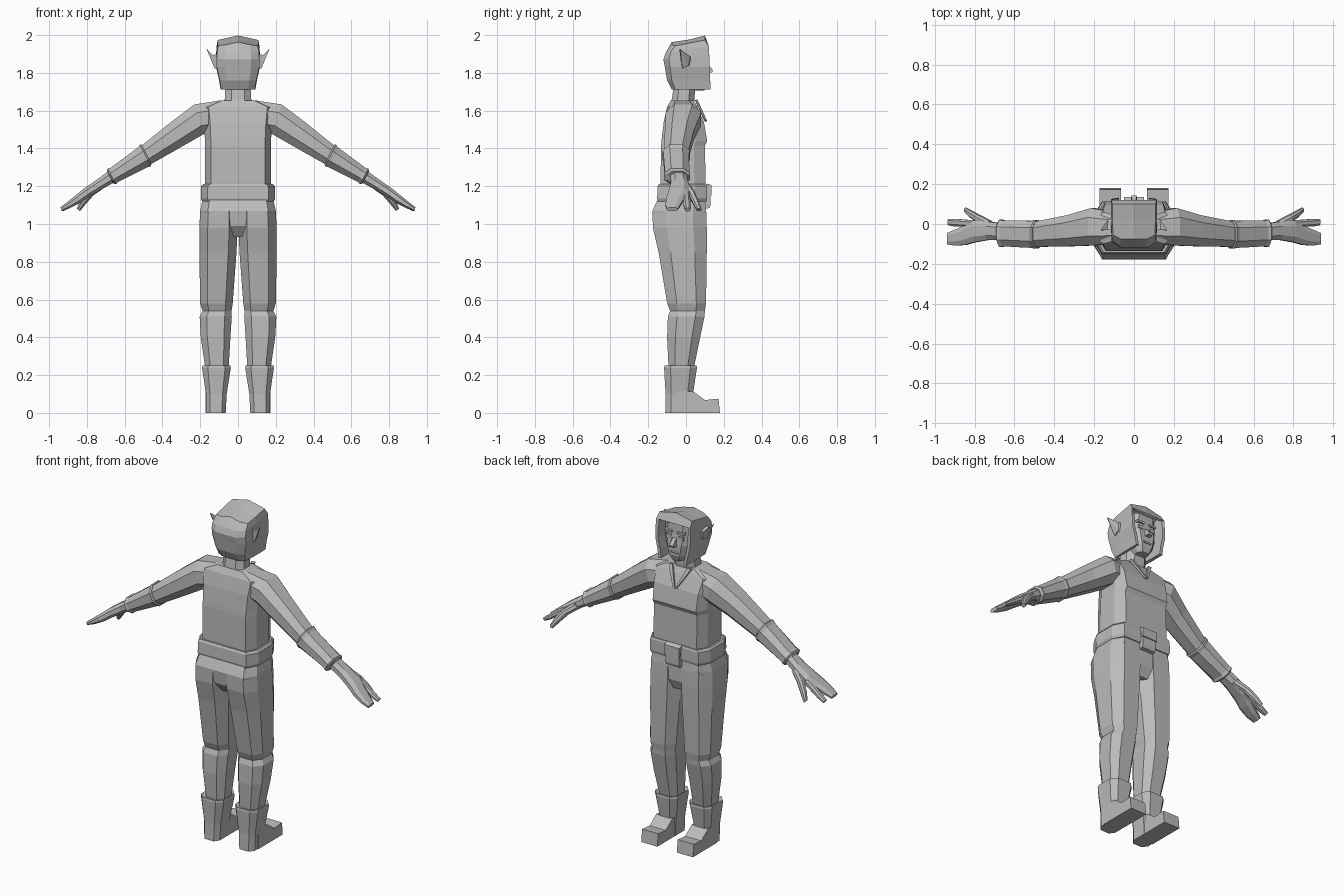
import bpy, bmesh, math

gray = bpy.data.materials.new("plain_gray")
gray.diffuse_color = (0.5, 0.5, 0.5, 1)


def finish(name, bm, mirror=False):
    bmesh.ops.recalc_face_normals(bm, faces=bm.faces)
    me = bpy.data.meshes.new(name)
    bm.to_mesh(me)
    bm.free()
    me.materials.append(gray)
    ob = bpy.data.objects.new(name, me)
    bpy.context.collection.objects.link(ob)
    if mirror:
        ob.modifiers.new("mirror", 'MIRROR').use_clip = False
    return ob


def octagon(a0, a1, b0, b1, fa, fb):
    """Rectangle with corners cut by fractions fa, fb of its sides."""
    ca, cb = (a1 - a0) * fa, (b1 - b0) * fb
    return [(a0 + ca, b0), (a1 - ca, b0), (a1, b0 + cb), (a1, b1 - cb),
            (a1 - ca, b1), (a0 + ca, b1), (a0, b1 - cb), (a0, b0 + cb)]


def loft(name, rings, mirror=False):
    bm = bmesh.new()
    vs = [[bm.verts.new(p) for p in r] for r in rings]
    n = len(vs[0])
    for a, b in zip(vs, vs[1:]):
        for i in range(n):
            bm.faces.new((a[i], a[(i + 1) % n], b[(i + 1) % n], b[i]))
    bm.faces.new(vs[0])
    bm.faces.new(vs[-1])
    return finish(name, bm, mirror)


def column(name, rows, fa=.2, fb=.25, mirror=False):
    """Upright part; each row is z, x0, x1, y0, y1."""
    return loft(name, [[(x, y, r[0]) for x, y in octagon(*r[1:], fa, fb)]
                       for r in rows], mirror)


def limb(name, rows, fa=.25, fb=.28):
    """Sideways part; each row is x, z, y0, y1, half thickness, tilt in degrees."""
    rings = []
    for x, z, y0, y1, h, tilt in rows:
        s, c = math.sin(math.radians(tilt)), math.cos(math.radians(tilt))
        rings.append([(x + s * t, y, z + c * t)
                      for y, t in octagon(y0, y1, -h, h, fa, fb)])
    return loft(name, rings, True)


def prism(name, profile, x0, x1, mirror=False):
    """Side profile of y, z points extruded across x."""
    return loft(name, [[(x, y, z) for y, z in profile] for x in (x0, x1)], mirror)


# Trunk
column("torso", [(1.13, -.17, .17, -.13, .10), (1.22, -.175, .175, -.135, .104),
                 (1.415, -.175, .175, -.132, .1), (1.44, -.175, .175, -.13, .112),
                 (1.54, -.18, .18, -.118, .095), (1.62, -.19, .19, -.1, .06),
                 (1.655, -.1, .1, -.08, .04)], .09, .25)
column("belt", [(1.12, -.19, .19, -.15, .108), (1.135, -.197, .197, -.153, .112),
                (1.2, -.195, .195, -.15, .112), (1.212, -.185, .185, -.143, .108)], .09, .25)
column("pelvis", [(1.14, -.185, .185, -.145, .1), (1.07, -.2, .2, -.178, .105),
                  (.99, -.19, .19, -.168, .105), (.93, -.06, .06, -.12, .08)], .1, .25)
column("neck", [(1.63, -.075, .075, -.085, .04), (1.66, -.07, .07, -.075, .045),
                (1.76, -.065, .065, -.06, .05)], .25, .25)

# Open collar and pouch with a flap
for s, side in ((1, "right"), (-1, "left")):
    loft("collar_" + side, [[(s * a, .047, 1.655), (s * (a + .025), .047, 1.655),
                            (s * .012, .1, 1.545), (0, .1, 1.54)] if d == 0 else
                           [(s * a, .06, 1.66), (s * (a + .025), .06, 1.66),
                            (s * .012, .11, 1.55), (0, .11, 1.545)]
                           for a, d in ((.05, 0), (.05, 1))])
prism("pouch", [(.1, 1.08), (.125, 1.085), (.13, 1.1), (.13, 1.2), (.1, 1.21)], -.045, .045)
prism("pouch_flap", [(.128, 1.15), (.136, 1.15), (.136, 1.205), (.11, 1.215)], -.05, .05)

# Trousers
column("leg", [(1.13, .004, .187, -.14, .1), (1.07, .003, .2, -.178, .107),
               (.98, .002, .205, -.175, .11), (.85, .008, .205, -.145, .11),
               (.58, .028, .2, -.1, .106), (.54, .034, .188, -.084, .1),
               (.51, .033, .203, -.096, .098), (.4, .04, .197, -.1, .075),
               (.23, .05, .172, -.092, .04)], .22, .25, True)

# Boots
column("boot_shaft", [(0, .065, .168, -.11, .04), (.1, .06, .17, -.108, .037),
                      (.238, .038, .19, -.116, .058), (.25, .04, .188, -.114, .056),
                      (.245, .05, .178, -.1, .045)], .2, .2, True)
prism("boot_foot", [(-.05, 0), (.18, 0), (.172, .075), (.1, .068), (.036, .115),
                    (-.05, .11)], .065, .172, True)

# Arms, bracers and hands
limb("arm", [(.08, 1.575, -.095, .055, .08, 5), (.205, 1.555, -.108, .08, .082, 18),
             (.32, 1.478, -.112, .045, .071, 28), (.487, 1.365, -.115, .012, .055, 26),
             (.58, 1.307, -.11, .012, .046, 24), (.68, 1.245, -.085, .005, .034, 30)])
limb("bracer", [(.484, 1.367, -.118, .016, .058, 26), (.49, 1.363, -.124, .02, .064, 26),
                (.505, 1.353, -.12, .016, .058, 26), (.655, 1.26, -.112, .018, .042, 28),
                (.668, 1.252, -.116, .022, .047, 28), (.676, 1.247, -.1, .01, .038, 28)])
limb("hand", [(.67, 1.25, -.082, .004, .033, 30), (.73, 1.212, -.08, .012, .029, 32),
              (.8, 1.167, -.092, .018, .026, 35), (.85, 1.13, -.106, -.01, .023, 40),
              (.9, 1.098, -.108, -.03, .017, 35), (.936, 1.078, -.102, -.045, .011, 20)])
limb("index_finger", [(.79, 1.168, -.02, .018, .02, 35), (.85, 1.13, -.014, .022, .017, 40),
                      (.9, 1.095, -.012, .026, .014, 40), (.932, 1.076, -.006, .024, .01, 30)])
limb("thumb", [(.72, 1.21, -.035, .016, .022, 40), (.78, 1.165, .006, .046, .02, 50),
               (.82, 1.115, .034, .068, .017, 55), (.845, 1.075, .056, .082, .011, 50)])

# Head
column("face", [(1.708, -.035, .035, -.02, .098), (1.745, -.062, .062, -.06, .112),
                (1.81, -.084, .084, -.08, .112), (1.87, -.09, .09, -.085, .104),
                (1.94, -.088, .088, -.08, .1)], .22, .2)
loft("nose", [[(-.012, .1, 1.862), (.012, .1, 1.862), (.01, .1, 1.855), (-.01, .1, 1.855)],
              [(-.012, .1, 1.86), (.012, .1, 1.86), (.012, .143, 1.815), (-.012, .143, 1.815)],
              [(-.018, .1, 1.8), (.018, .1, 1.8), (.014, .138, 1.803), (-.014, .138, 1.803)]])
prism("mouth", [(.1, 1.757), (.116, 1.758), (.119, 1.766), (.1, 1.774)], -.026, .026)
prism("eye", [(.09, 1.84), (.111, 1.842), (.11, 1.862), (.09, 1.864)], .024, .056, True)
prism("brow", [(.09, 1.878), (.112, 1.876), (.112, 1.888), (.09, 1.892)], .018, .064, True)

# Pointed ears
loft("ear", [[(.1, -.025, 1.82), (.1, .022, 1.83), (.1, .028, 1.89), (.1, -.028, 1.9)],
             [(.125, -.02, 1.825), (.122, .014, 1.84), (.13, .022, 1.885), (.135, -.03, 1.895)],
             [(.162, -.036, 1.925), (.16, -.03, 1.915), (.162, -.022, 1.918), (.166, -.03, 1.926)]],
     True)

# Hair: bands open at the face, closed by a fringe and a crown
bm = bmesh.new()
rows = []
for z, w, yf, yb, tilt, ridge in ((1.712, .092, .13, -.075, 0, 0), (1.76, .1, .128, -.1, 0, 0),
                                  (1.83, .116, .126, -.112, 0, 0), (1.885, .116, .123, -.12, .1, 0),
                                  (1.925, .114, .121, -.108, .15, 0), (1.958, .108, .1, -.075, .2, .024)):
    ym = (yf + yb) / 2
    pts = [(w, yf), (w, ym), (w * .97, yb * .75), (w * .6, yb), (0, yb), (-w * .6, yb),
           (-w * .97, yb * .75), (-w, ym), (-w, yf), (0, yf)]
    rows.append([bm.verts.new((x, y, z + tilt * (y - .02) + ridge * (1 - abs(x) / w)))
                 for x, y in pts])
for k, (a, b) in enumerate(zip(rows, rows[1:])):
    for i in range(10):
        if i < 8 or k == 4:
            j = (i + 1) % 10
            bm.faces.new((a[i], a[j], b[j], b[i]))
t = rows[-1]
for q in ((0, 1, 7, 8, 9), (1, 2, 6, 7), (2, 3, 4, 5, 6)):
    if len(q) == 5 and q[0] == 0:
        mid = bm.verts.new((0, .02, 1.977))
        bm.faces.new((t[0], t[1], mid, t[9]))
        bm.faces.new((t[9], mid, t[7], t[8]))
    elif len(q) == 4:
        bm.faces.new((t[1], t[2], t[3], t[4], mid))
        bm.faces.new((mid, t[4], t[5], t[6], t[7]))
for v in [v for v in bm.verts if not v.link_faces]:
    bm.verts.remove(v)
hair = finish("hair", bm)
sol = hair.modifiers.new("thickness", 'SOLIDIFY')
sol.thickness, sol.offset = .018, -1
